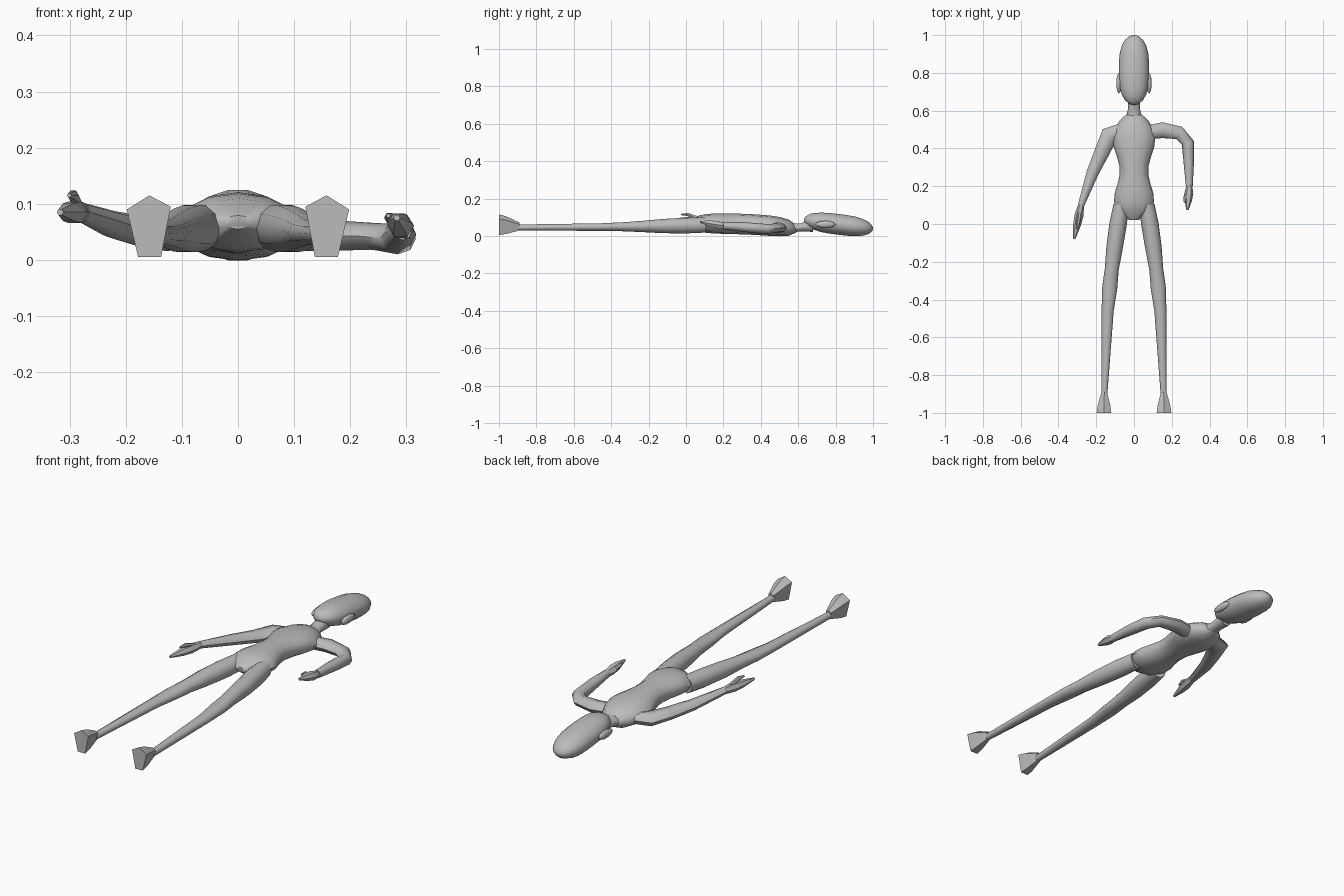
import bpy, bmesh, math
from mathutils import Vector

cube = bpy.data.objects.get("Cube")
if cube:
    bpy.data.objects.remove(cube, do_unlink=True)

colour = (.5, .5, .5, 1)
grey = bpy.data.materials.new("plain grey")
grey.use_nodes = True
grey.diffuse_color = colour
grey.node_tree.nodes["Principled BSDF"].inputs["Base Color"].default_value = colour


def finish(name, bm, mirror=False, angle=50):
    """Turn the mesh into a shaded object, mirrored across x if asked."""
    bmesh.ops.recalc_face_normals(bm, faces=bm.faces)
    mesh = bpy.data.meshes.new(name)
    bm.to_mesh(mesh)
    bm.free()
    mesh.materials.append(grey)
    obj = bpy.data.objects.new(name, mesh)
    bpy.context.collection.objects.link(obj)
    if mirror:
        obj.modifiers.new("Mirror", "MIRROR")
    bpy.ops.object.select_all(action="DESELECT")
    obj.select_set(True)
    bpy.context.view_layer.objects.active = obj
    bpy.ops.object.shade_smooth_by_angle(angle=math.radians(angle))


def skin(name, outlines, mirror=False, angle=50):
    """Join outlines with equal point counts into a closed tube."""
    bm = bmesh.new()
    loops = [[bm.verts.new(point) for point in outline] for outline in outlines]
    for first, second in zip(loops, loops[1:]):
        for k in range(len(first)):
            bm.faces.new((first[k - 1], first[k], second[k], second[k - 1]))
    bm.faces.new(loops[0])
    bm.faces.new(loops[-1])
    finish(name, bm, mirror, angle)


def loft(name, rings, sides=10, mirror=False, angle=50):
    """Skin upright ellipses given as (x, y, z, half width, half height)."""
    centres = [Vector(ring[:3]) for ring in rings]
    outlines = []
    for i, centre in enumerate(centres):
        before = centres[max(i - 1, 0)]
        after = centres[min(i + 1, len(centres) - 1)]
        up = Vector((0, 0, 1))
        across = (after - before).cross(up).normalized()
        width, height = rings[i][3:]
        turns = [math.tau * k / sides for k in range(sides)]
        outlines.append([centre + across * width * math.cos(turn)
                         + up * height * math.sin(turn) for turn in turns])
    skin(name, outlines, mirror, angle)


def blob(name, centre, size, mirror=False):
    """Low-poly ellipsoid for small features."""
    bm = bmesh.new()
    bmesh.ops.create_icosphere(bm, subdivisions=2, radius=1)
    bmesh.ops.scale(bm, vec=size, verts=bm.verts)
    bmesh.ops.translate(bm, vec=centre, verts=bm.verts)
    finish(name, bm, mirror)


def hand(side, wrist, tip, thumb_offset):
    """Mitten hand narrowing to the fingertips, with a separate thumb."""
    wrist, tip, thumb_offset = Vector(wrist), Vector(tip), Vector(thumb_offset)
    palm = [(0, .016, .018), (.3, .024, .022), (.6, .02, .018), (1, .006, .006)]
    thumb = [(.2, .01, .01), (.5, .01, .01), (.7, .004, .004)]
    loft(side + "_hand", [(*wrist.lerp(tip, f), w, h) for f, w, h in palm], 6, angle=35)
    loft(side + "_thumb", [(*(wrist.lerp(tip, f) + thumb_offset * min(1, 2 * f)), w, h)
                           for f, w, h in thumb], 6, angle=35)


# Torso: a wave gives hips, waist and chest, and both ends taper
def torso_ring(s):
    y = .02 + .58 * s
    taper = math.sqrt(max(.05, 1 - abs(2 * s - 1) ** 5))
    wave = .095 + .02 * math.cos(math.tau * (y - .1) / .36)
    return (0, y, .067 - .03 * s ** 3, wave * taper, .055 * taper)


loft("torso", [torso_ring(i / 12) for i in range(13)], 12)


# Head: a long egg, with the chin raised toward the face
def head_ring(t):
    roundness = math.sqrt(1 - abs(t) ** 3)
    return (0, .815 + .185 * t, .062 - .022 * t, .08 * roundness, .057 * roundness)


steps = 12
loft("head", [head_ring(.998 * math.sin(math.pi * (i / steps - .5)))
              for i in range(steps + 1)], 14)
loft("neck", [(0, .56, .042, .045, .028), (0, .61, .046, .031, .022),
              (0, .68, .055, .034, .035)])
blob("nose", (0, .72, .112), (.012, .035, .013))
blob("mouth", (0, .67, .11), (.02, .007, .011))
blob("ears", (.08, .745, .062), (.014, .055, .02), True)


# Legs: bow outward toward the ankles
def leg_ring(y, width, height):
    bow = (y + .9) ** 2
    return (.157 - .09 * bow, y, .045 + .013 * bow, width, height)


legs = [(.1, .042, .042), (0, .046, .044), (-.12, .044, .04), (-.24, .037, .031),
        (-.34, .04, .025), (-.46, .032, .021), (-.9, .016, .017)]
loft("legs", [leg_ring(*row) for row in legs], 10, True)

# Feet: flared wedges ending in flat five-sided soles
ankle = Vector((.157, 0, .045))
sole = [(.137, .005), (.178, .005), (.198, .09), (.158, .115), (.12, .095)]
skin("feet", [[ankle.lerp(Vector((x, 0, z)), spread) + Vector((0, y, 0)) for x, z in sole]
              for y, spread in ((-1, 1), (-.96, .85), (-.89, .38))], True, 35)

# Right arm hangs beside the body
wrist = (-.28, .1, .085)
loft("right_arm", [
    (-.06, .5, .047, .035, .028), (-.13, .47, .047, .048, .031),
    (-.17, .38, .05, .04, .028), (-.22, .27, .062, .032, .025), (*wrist, .017, .018)], 8)
hand("right", wrist, (-.317, -.08, .085), (.005, 0, .03))

# Left arm reaches out and bends at the elbow
wrist = (.293, .2, .055)
loft("left_arm", [
    (.05, .48, .045, .035, .03), (.15, .497, .044, .042, .028),
    (.24, .482, .042, .036, .024), (.285, .43, .037, .033, .027),
    (.29, .32, .047, .027, .026), (*wrist, .018, .02)], 8)
hand("left", wrist, (.283, .075, .075), (-.018, 0, .01))
